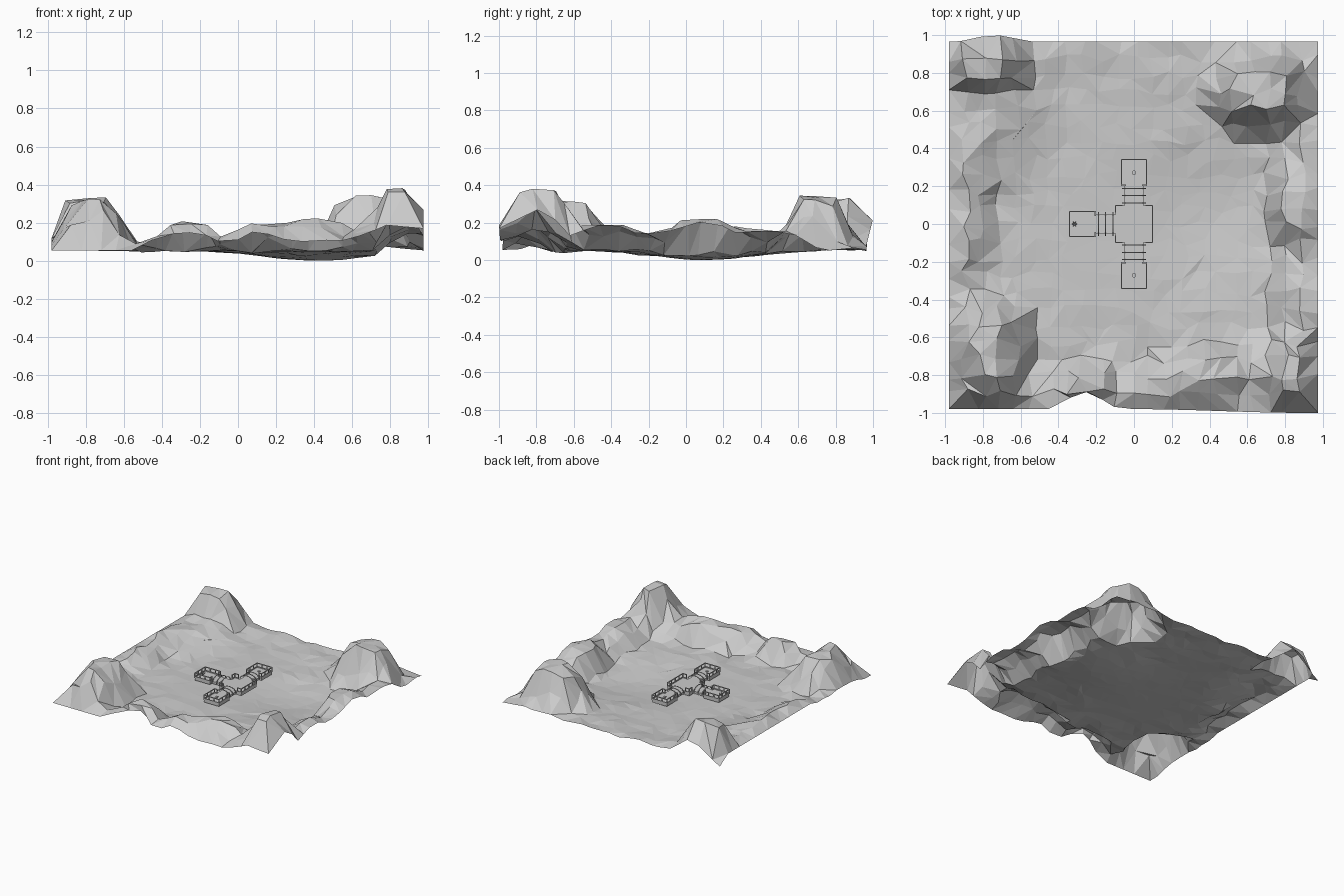
import bpy, bmesh, math, random
from mathutils import Matrix, Vector, noise

if "Cube" in bpy.data.objects:
    bpy.data.objects.remove(bpy.data.objects["Cube"])

random.seed(4)

# hills and rim bumps: centre x, y, radius x, y, top height (low wide skirts first)
BUMPS = [
    (-0.85, 0.75, 0.50, 0.70, 0.17), (0.95, 0.30, 0.27, 0.42, 0.18),
    (0.95, -0.30, 0.27, 0.42, 0.18), (0.80, -0.85, 0.40, 0.35, 0.18),
    (-0.76, -0.69, 0.23, 0.34, 0.35), (-0.79, 0.87, 0.26, 0.20, 0.36),
    (0.67, 0.70, 0.30, 0.24, 0.37), (0.85, -0.79, 0.18, 0.23, 0.41),
    (0.87, 0.09, 0.19, 0.24, 0.245), (0.90, -0.45, 0.16, 0.26, 0.21),
    (-0.26, -0.87, 0.22, 0.17, 0.23), (0.13, -0.86, 0.22, 0.17, 0.22),
    (0.40, -0.79, 0.27, 0.18, 0.25), (-0.92, 0.05, 0.20, 0.40, 0.18),
    (-0.92, 0.45, 0.18, 0.34, 0.20),
]


def smooth(t):
    t = min(max(t, 0), 1)
    return t * t * (3 - 2 * t)


def height(x, y):
    z = 0.085 - 0.055 * math.exp(-((x - 0.4) ** 2 + (y - 0.1) ** 2) / 0.14)
    z += 0.05 * smooth((x - 0.7) / 0.27) * smooth((0.75 - abs(y)) / 0.2)
    z += 0.05 * smooth((-y - 0.72) / 0.25) * smooth((0.7 - abs(x)) / 0.2)
    z += 0.04 * smooth((-x - 0.6) / 0.35) * smooth((0.95 - abs(y)) / 0.2)
    z += 0.01 * smooth((y - 0.7) / 0.25)
    for cx, cy, rx, ry, h in BUMPS:
        p = 2.7 if h > 0.3 else 2      # tall hills are boxier in plan
        d = (abs((x - cx) / rx) ** p + abs((y - cy) / ry) ** p) ** (1 / p)
        z = max(z, z + (h - z) * smooth((1 - d) * 1.6))
    return z


def finish(bm, name):
    me = bpy.data.meshes.new(name)
    bm.to_mesh(me)
    bm.free()
    ob = bpy.data.objects.new(name, me)
    bpy.context.collection.objects.link(ob)
    return ob


# terrain sheet: jittered, faceted grid
N = 22
bm = bmesh.new()
grid = []
for j in range(N + 1):
    row = []
    for i in range(N + 1):
        x = -0.98 + 1.955 * i / N
        y = -0.98 + 1.945 * j / N
        edge_x, edge_y = i in (0, N), j in (0, N)
        if not edge_x:
            x += random.uniform(-0.026, 0.026)
        if not edge_y:
            y += random.uniform(-0.026, 0.026)
        z = height(x, y)
        rough = 0.014 if max(abs(x), abs(y)) < 0.65 else 0.03
        if math.hypot(x, y) < 0.4:
            rough = 0.004
        z += rough * noise.noise(Vector((x * 6, y * 6, 3)))
        if j == 0:      # notch and flare of the front edge
            y += 0.09 * smooth(1 - abs(x + 0.26) / 0.2) - 0.02 * smooth(x / 0.9)
        if i == 0:      # left edge stays low
            z = min(z, 0.15)
        if j == N:      # back edge stays low, with a hill bulging over it
            bulge = smooth(1 - abs(x + 0.74) / 0.22)
            y += 0.035 * bulge
            z = min(z, 0.11 + 0.14 * bulge)
        if (edge_x and edge_y) or (j == 0 and x < -0.5):
            z = 0.085 if i == 0 or j == N or x < 0 else 0.2
        row.append(bm.verts.new((x, y, z)))
    grid.append(row)
low = min(v.co.z for v in bm.verts)
for v in bm.verts:
    v.co.z -= low
for j in range(N):
    for i in range(N):
        a, b, c, d = grid[j][i], grid[j][i + 1], grid[j + 1][i + 1], grid[j + 1][i]
        if random.random() < 0.5:
            bm.faces.new((a, b, c)); bm.faces.new((a, c, d))
        else:
            bm.faces.new((a, b, d)); bm.faces.new((b, c, d))
finish(bm, "terrain")

FLOOR, H, T = 0.08, 0.04, 0.006


def box(bm, x0, x1, y0, y1, z0, z1):
    m = Matrix.Translation(((x0 + x1) / 2, (y0 + y1) / 2, FLOOR + (z0 + z1) / 2))
    m = m @ Matrix.Diagonal((x1 - x0, y1 - y0, z1 - z0, 1))
    bmesh.ops.create_cube(bm, size=1, matrix=m)


def wall(bm, x0, y0, x1, y1):
    # sill, top rail and posts along one axis-aligned side
    t = T / 2
    for z0, z1 in ((0, 0.012), (H - 0.006, H)):
        box(bm, x0 - t, x1 + t, y0 - t, y1 + t, z0, z1)
    n = max(1, round(max(x1 - x0, y1 - y0) / 0.045))
    for k in range(n + 1):
        x, y = x0 + (x1 - x0) * k / n, y0 + (y1 - y0) * k / n
        box(bm, x - t, x + t, y - t, y + t, 0, H)


# central room: open door gaps on three sides
bm = bmesh.new()
R, D = 0.097, 0.065
box(bm, -R, R, -R, R, -0.02, 0.004)
wall(bm, R, -R, R, R)
for s in (-1, 1):
    wall(bm, -R, s * R, -D, s * R)
    wall(bm, D, s * R, R, s * R)
    lo, hi = sorted((s * D, s * R))
    wall(bm, -R, lo, -R, hi)
finish(bm, "central_room")


# outer rooms and linking passages, modelled along +y then turned
def turned(bm, angle, name):
    bmesh.ops.rotate(bm, verts=bm.verts, cent=(0, 0, 0),
                     matrix=Matrix.Rotation(angle, 3, 'Z'))
    finish(bm, name)


def arch(bm, y, r=0.064, thick=0.006, seg=8):
    # half-round hoop across the passage
    rings = []
    for k in range(seg + 1):
        a = math.pi * k / seg
        c, s = math.cos(a), math.sin(a)
        rings.append([bm.verts.new((q * c, y + w, FLOOR + q * s * H / r))
                      for q, w in ((r, -thick / 2), (r, thick / 2),
                                   (r - thick, thick / 2), (r - thick, -thick / 2))])
    for p, q in zip(rings, rings[1:]):
        for k in range(4):
            bm.faces.new((p[k], p[(k + 1) % 4], q[(k + 1) % 4], q[k]))


for label, angle in (("north", 0), ("west", math.pi / 2), ("south", math.pi)):
    bm = bmesh.new()
    box(bm, -0.05, 0.05, 0.095, 0.21, -0.015, 0.004)
    for y in (0.112, 0.15, 0.188):
        arch(bm, y)
    turned(bm, angle, label + "_passage")

    bm = bmesh.new()
    y0, y1, w = 0.205, 0.342, 0.067
    box(bm, -w, w, y0, y1, -0.02, 0.004)
    wall(bm, -w, y1, w, y1)
    for s in (-1, 1):
        wall(bm, s * w, y0, s * w, y1)
        lo, hi = sorted((s * 0.045, s * w))
        wall(bm, lo, y0, hi, y0)
    turned(bm, angle, label + "_room")

    # small furnishing: a table, or a leafy plant in the west room
    bm = bmesh.new()
    if label == "west":
        for k in range(6):
            m = (Matrix.Translation((0, 0.315, FLOOR + 0.008))
                 @ Matrix.Rotation(k * math.pi / 3, 4, 'Z')
                 @ Matrix.Rotation(0.8, 4, 'X') @ Matrix.Translation((0, 0, 0.014)))
            bmesh.ops.create_cone(bm, segments=4, radius1=0.004, radius2=0,
                                  depth=0.03, cap_ends=True, matrix=m)
    else:
        for r, z, d in ((0.012, 0.016, 0.004), (0.004, 0.009, 0.012)):
            bmesh.ops.create_cone(bm, segments=10, radius1=r, radius2=r, depth=d, cap_ends=True,
                                  matrix=Matrix.Translation((0, 0.272, FLOOR + z)))
    turned(bm, angle, label + ("_plant" if label == "west" else "_table"))
